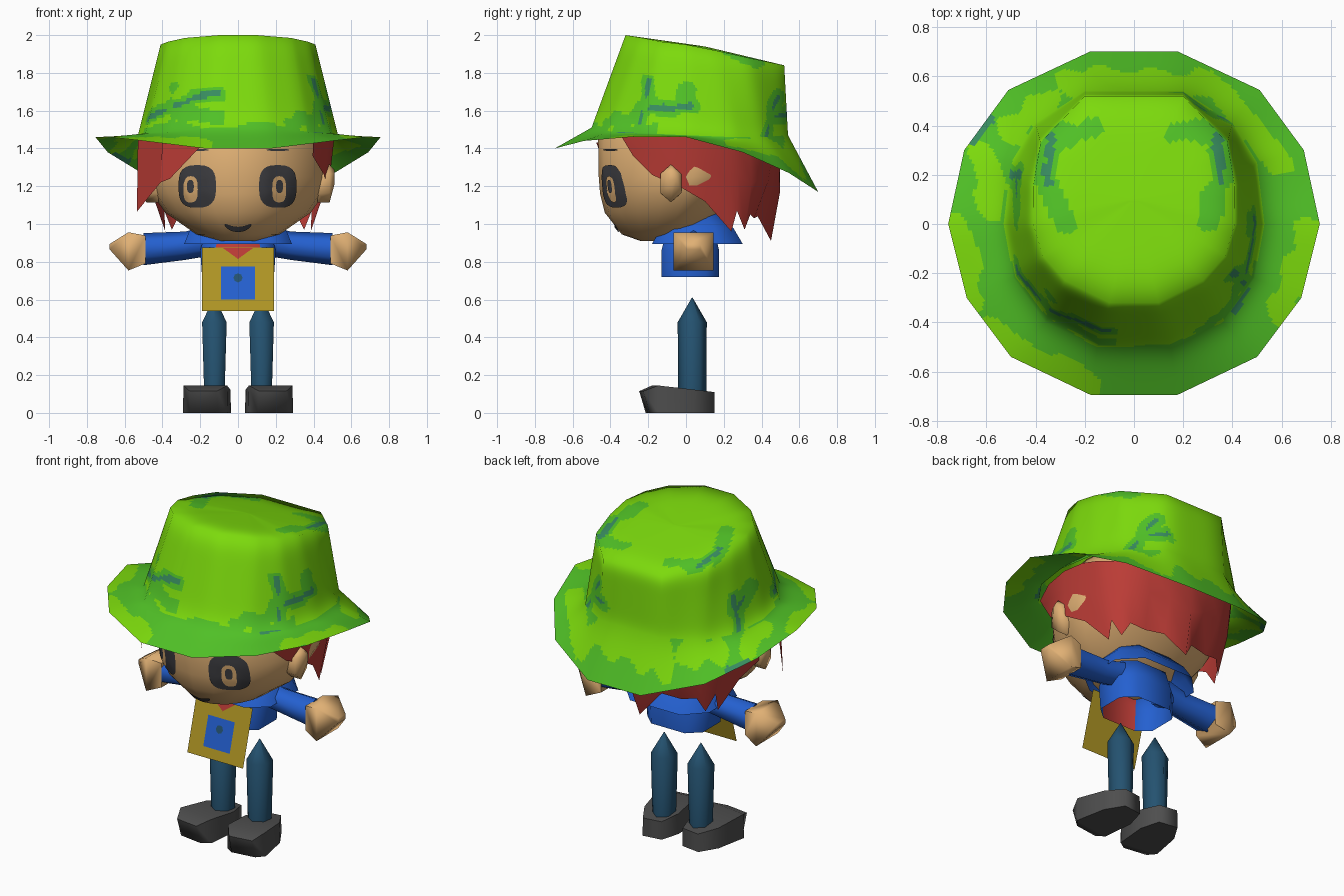
import bpy, bmesh, math
from mathutils import Vector, Matrix
from mathutils.bvhtree import BVHTree
from mathutils.geometry import intersect_point_line

if "Cube" in bpy.data.objects:
    bpy.data.objects.remove(bpy.data.objects["Cube"])

# ---- colours -------------------------------------------------------------
def material(name, rgb):
    m = bpy.data.materials.new(name)
    m.diffuse_color = [((c / 255 + .055) / 1.055) ** 2.4 for c in rgb] + [1]
    m.use_nodes = True
    m.node_tree.nodes["Principled BSDF"].inputs["Base Color"].default_value = m.diffuse_color
    return m

LIME = material("lime", (124, 218, 12))
GREEN = material("leaf_green", (80, 192, 38))
TEAL = material("teal", (56, 140, 95))
SKIN = material("skin", (224, 176, 116))
RED = material("hair_red", (188, 60, 54))
BLUE = material("shirt_blue", (36, 96, 208))
YELLOW = material("mustard", (176, 150, 36))
NAVY = material("trouser_blue", (36, 82, 112))
GREY = material("shoe_grey", (78, 78, 78))
DARK = material("eye_dark", (62, 62, 66))

# ---- helpers -------------------------------------------------------------
def finish(bm, name, mats, rule=None, angle=75):
    bmesh.ops.recalc_face_normals(bm, faces=bm.faces)
    for f in bm.faces:
        f.smooth = True
        if rule:
            f.material_index = rule(f)
    me = bpy.data.meshes.new(name)
    bm.to_mesh(me)
    bm.free()
    me.set_sharp_from_angle(angle=math.radians(angle))
    for m in mats:
        me.materials.append(m)
    ob = bpy.data.objects.new(name, me)
    bpy.context.collection.objects.link(ob)
    return ob

def loft(rings, caps=(True, True), closed=True):
    """Skin equal-length rings of points into a tube or an open strip."""
    bm = bmesh.new()
    vs = [[bm.verts.new(p) for p in r] for r in rings]
    n = len(vs[0])
    for a, b in zip(vs, vs[1:]):
        for i in range(n if closed else n - 1):
            j = (i + 1) % n
            bm.faces.new((a[i], a[j], b[j], b[i]))
    for use, r in zip(caps, (vs[0], vs[-1])):
        if use and closed:
            bm.faces.new(r)
    return bm

def oval(c, u, v, n, turn=0):
    c, u, v = Vector(c), Vector(u), Vector(v)
    return [c + u * math.cos(t) + v * math.sin(t)
            for t in (2 * math.pi * i / n + turn for i in range(n))]

def flip(p):
    return Vector((-p[0], p[1], p[2]))

def flat(name, faces, mat):
    bm = bmesh.new()
    for f in faces:
        bm.faces.new([bm.verts.new(p) for p in f])
    return finish(bm, name, [mat])

# ---- hat: brim, crown and top as one painted sheet -----------------------
def half_ring(pts, split=20):
    pts = [Vector(p) for p in pts]
    pts += [flip(p) for p in reversed(pts)]
    return [p.lerp(q, k / split) for p, q in zip(pts, pts[1:] + pts[:1]) for k in range(split)]

brim = half_ring([(.18, .70, 1.17), (.51, .545, 1.27), (.69, .30, 1.38), (.755, 0, 1.46),
                  (.68, -.30, 1.46), (.50, -.54, 1.44), (.175, -.695, 1.40)])
base = half_ring([(.20, .54, 1.47), (.40, .41, 1.46), (.50, .25, 1.46), (.53, 0, 1.47),
                  (.49, -.22, 1.48), (.36, -.40, 1.49), (.15, -.50, 1.51)])
top = half_ring([(.20, .52, 1.84), (.38, .33, 1.88), (.41, .15, 1.92), (.41, 0, 1.95),
                 (.37, -.13, 1.965), (.28, -.23, 1.985), (.10, -.32, 2.0)])
peak = [Vector((0, .1, 1.94))] * len(top)
rows = []
for a, b, n in ((brim, base, 15), (base, top, 32), (top, peak, 20)):
    rows += [[p.lerp(q, k / n) for p, q in zip(a, b)] for k in range(n)]

def near(p, lines, width):
    width *= 1 + .3 * math.sin(p.x * 31 + p.z * 37 + p.y * 29)
    for a, b in lines:
        t = intersect_point_line(p, a, b)[1]
        if (p - a.lerp(b, min(1, max(0, t)))).length < width:
            return True
    return False

def lines(*pairs):
    return [(Vector(a), Vector(b)) for a, b in pairs]

# camouflage: vein lines on the crown, then streaks on the brim
veins = lines(((-.48, -.18, 1.55), (-.37, -.36, 1.63)), ((-.37, -.36, 1.63), (-.10, -.43, 1.70)),
              ((-.40, -.33, 1.62), (-.37, -.32, 1.72)),
              ((.47, -.26, 1.53), (.41, -.20, 1.76)), ((.46, -.23, 1.61), (.49, .02, 1.62)),
              ((.38, .43, 1.47), (.26, .50, 1.68)), ((.33, .46, 1.56), (.20, .53, 1.58)),
              ((-.51, .20, 1.48), (-.45, .20, 1.66)), ((-.48, .20, 1.58), (-.45, .02, 1.68)),
              ((.34, .35, 1.88), (.35, .17, 1.91)), ((-.34, .35, 1.88), (-.35, .17, 1.91)))
fronds = veins + lines(((-.34, -.38, 1.58), (-.10, -.47, 1.57)), ((.47, -.04, 1.62), (.46, .02, 1.72)),
                       ((.30, -.42, 1.54), (.46, -.26, 1.56)))
for s in (-1, 1):
    fronds += lines(((s * .18, .38, 1.87), (s * .33, .36, 1.88)), ((s * .35, .17, 1.91), (s * .29, 0, 1.94)))
streaks = lines(((-.72, 0, 0), (-.66, -.3, 0)), ((-.58, -.44, 0), (-.2, -.66, 0)),
                ((.72, -.02, 0), (.60, -.36, 0)), ((-.25, .58, 0), (.30, .56, 0)),
                ((.36, .52, 0), (.58, .24, 0)), ((-.62, .28, 0), (-.57, .08, 0)), ((-.34, .5, 0), (-.5, .38, 0)))
spots = lines(((.62, .42, 0), (.67, .34, 0)), ((-.59, .42, 0), (-.66, .34, 0)), ((.45, -.24, 0), (.42, -.34, 0)))
brim_faces = 15 * len(brim)

def camo(f):
    p = f.calc_center_median()
    if f.index < brim_faces:
        g = Vector((p.x, p.y, 0))
        return 2 if near(g, spots, .02) else 0 if near(g, streaks, .055) else 1
    if near(p, veins, .018):
        return 2
    low = p.z < 1.52 + .025 * math.sin(p.x * 14) and p.y < -.15
    return 1 if low or near(p, fronds, .046) else 0

bm = loft(rows, (False, True))
bm.faces.index_update()
hat = finish(bm, "hat", [LIME, GREEN, TEAL], camo, 180)

# soft shading across the broad hat panels
me = hat.data
normals = [v.normal.copy() for v in me.vertices]
links = [tuple(e.vertices) for e in me.edges]
for _ in range(45):
    spread = [n * 1.5 for n in normals]
    for a, b in links:
        spread[a] += normals[b]
        spread[b] += normals[a]
    normals = [n.normalized() for n in spread]
me.normals_split_custom_set_from_vertices(normals)

# ---- head: rounder at the front than the back ----------------------------
def head_ring(z, w, f, b, n=20):
    c = (f + b) / 2 + .1 * w / .475
    ring = []
    for i in range(n):
        t = 2 * math.pi * i / n
        s = math.sin(t)
        ring.append((w * math.cos(t), c + ((b - c) * s if s > 0 else (f - c) * abs(s) ** 1.15), z))
    return ring

profile = [(.91, .10, -.24, -.05), (.945, .22, -.34, .05), (1.06, .385, -.43, .18),
           (1.16, .455, -.455, .27), (1.25, .49, -.462, .33), (1.45, .465, -.465, .40), (1.55, .40, -.40, .38)]
bm = loft([head_ring(*p) for p in profile])
bmesh.ops.recalc_face_normals(bm, faces=bm.faces)
skull = BVHTree.FromBMesh(bm)
finish(bm, "head", [SKIN])

def face_plate(name, cx, cz, rx, rz, mat, lift, bend=0, power=.7):
    """Thin patch laid on the front of the head."""
    rings = []
    for k in (1, .75, .5, .25, .02):
        ring = []
        for i in range(24):
            c, s = (fn(2 * math.pi * i / 24) for fn in (math.cos, math.sin))
            dx = math.copysign(abs(c) ** power, c) * k
            x, z = cx + rx * dx, cz + rz * math.copysign(abs(s) ** power, s) * k + bend * dx * dx
            hit, normal = skull.ray_cast(Vector((x, -2, z)), Vector((0, 1, 0)))[:2]
            ring.append(hit + normal * lift)
        rings.append(ring)
    finish(loft(rings, (False, True)), name, [mat])

for side, cx, shine in (("left", -.213, -.245), ("right", .208, .213)):
    face_plate(side + "_eye", cx, 1.20, .098, .112, DARK, .006)
    face_plate(side + "_eye_ring", shine, 1.185, .037, .068, SKIN, .010)
    face_plate(side + "_pupil", shine, 1.20, .018, .034, DARK, .014)
    face_plate(side + "_brow", cx, 1.392, .06, .005, DARK, .006)
face_plate("mouth", 0, .975, .07, .014, DARK, .007, bend=.025)

# ---- hair: zigzag back curtain and loose locks ---------------------------
upper = [(.40, -.34, 1.46), (.48, -.17, 1.46), (.51, 0, 1.46), (.50, .15, 1.45), (.48, .24, 1.43),
         (.46, .28, 1.42), (.42, .34, 1.41), (.37, .40, 1.40), (.28, .46, 1.39), (.14, .49, 1.38), (0, .50, 1.38)]
lower = [(.395, -.28, 1.36), (.455, -.18, 1.26), (.48, -.02, 1.19), (.44, .10, 1.12), (.385, .24, .96),
         (.39, .27, 1.07), (.35, .31, .97), (.31, .34, 1.05), (.22, .36, 1.03), (.10, .38, 1.04), (0, .45, .91)]
rows = [[Vector(p) for p in r] for r in (upper, lower)]
middle = [p.lerp(q, .45) + Vector((0, .02 if p.y > .3 else 0, 0)) for p, q in zip(*rows)]
rows.insert(1, middle)
rows = [r + [flip(p) for p in reversed(r[:-1])] for r in rows]
finish(loft(rows, closed=False), "back_hair", [RED])
flat("fringe_side", [[(-.53, -.12, 1.45), (-.38, -.38, 1.46), (-.41, -.34, 1.22), (-.535, -.18, 1.065)]], RED)
flat("fringe_front", [[(-.40, -.36, 1.46), (-.18, -.475, 1.43), (-.36, -.40, 1.24), (-.41, -.34, 1.22)]], RED)

# ---- torso, collar and apron ---------------------------------------------
def box_ring(z, w, f, b):
    m = w * .6
    return [(-m, f, z), (m, f, z), (w, f * .5, z), (w, b * .6, z), (m, b, z), (-m, b, z), (-w, b * .6, z), (-w, f * .5, z)]

finish(loft([box_ring(.72, .19, -.13, .175), box_ring(.86, .20, -.13, .175), box_ring(.97, .17, -.10, .15)],
            (False, True)), "shirt", [BLUE, RED], lambda f: 1 if f.normal.y < -.85 else 0)
finish(loft([box_ring(.895, .285, -.18, .30), box_ring(.98, .25, -.13, .25), box_ring(1.07, .17, -.02, .16)],
            (False, True)), "collar", [BLUE])

def apron_patch(name, pts, mat, lift):
    flat(name, [[(x, -.128 - (.875 - z) * .28 - lift, z) for x, z in pts]], mat)

apron_patch("apron", [(-.19, .54), (.19, .54), (.19, .875), (-.19, .875)], YELLOW, 0)
apron_patch("apron_neck", [(-.08, .873), (0, .815), (.08, .873)], RED, .004)
apron_patch("apron_pocket", [(-.09, .60), (.09, .60), (.09, .775), (-.09, .775)], BLUE, .004)
apron_patch("pocket_button", [(.024 * math.cos(i * math.pi / 4), .715 + .024 * math.sin(i * math.pi / 4))
                              for i in range(8)], NAVY, .008)

# ---- limbs, ears and shoes on both sides ---------------------------------
for s, side in ((-1, "left"), (1, "right")):
    def across(x, y, z, ry, rz, n=6):
        return oval((s * x, y, z), (0, ry, 0), (0, 0, rz), n, math.pi / n)

    finish(loft([across(.16, .04, .91, .09, .08), across(.28, .04, .885, .08, .075),
                 across(.50, .04, .867, .098, .085)]), side + "_sleeve", [BLUE])
    finish(loft([across(.49, .04, .865, .12, .105, 4), across(.58, .04, .855, .15, .143, 4),
                 across(.68, .04, .88, .05, .02, 4)]), side + "_hand", [SKIN])
    finish(loft([across(.42, -.08, 1.205, .06, .09), across(.485, -.08, 1.215, .065, .10),
                 across(.512, -.07, 1.25, .025, .035)]), side + "_ear", [SKIN])

    finish(loft([oval((s * .125, .033, z), (rx, 0, 0), (0, ry, 0), 6, math.pi / 6)
                 for z, rx, ry in ((.09, .062, .075), (.48, .075, .077), (.61, .002, .002))]),
           side + "_leg", [NAVY])

    # shoe sections from heel to toe: y, half width, bottom, top, toe undercut
    shoe = loft([[(-w, y + u, lo), (w, y + u, lo), (w * .97, y, hi), (-w * .97, y, hi)] for y, w, lo, hi, u in
                 ((.145, .06, 0, .11, 0), (.03, .11, 0, .123, 0), (-.165, .12, 0, .145, 0),
                  (-.24, .075, 0, .115, .035))])
    shoe.transform(Matrix.Translation((s * .15, 0, 0)) @ Matrix.Rotation(s * math.radians(8), 4, 'Z'))
    finish(shoe, side + "_shoe", [GREY])
